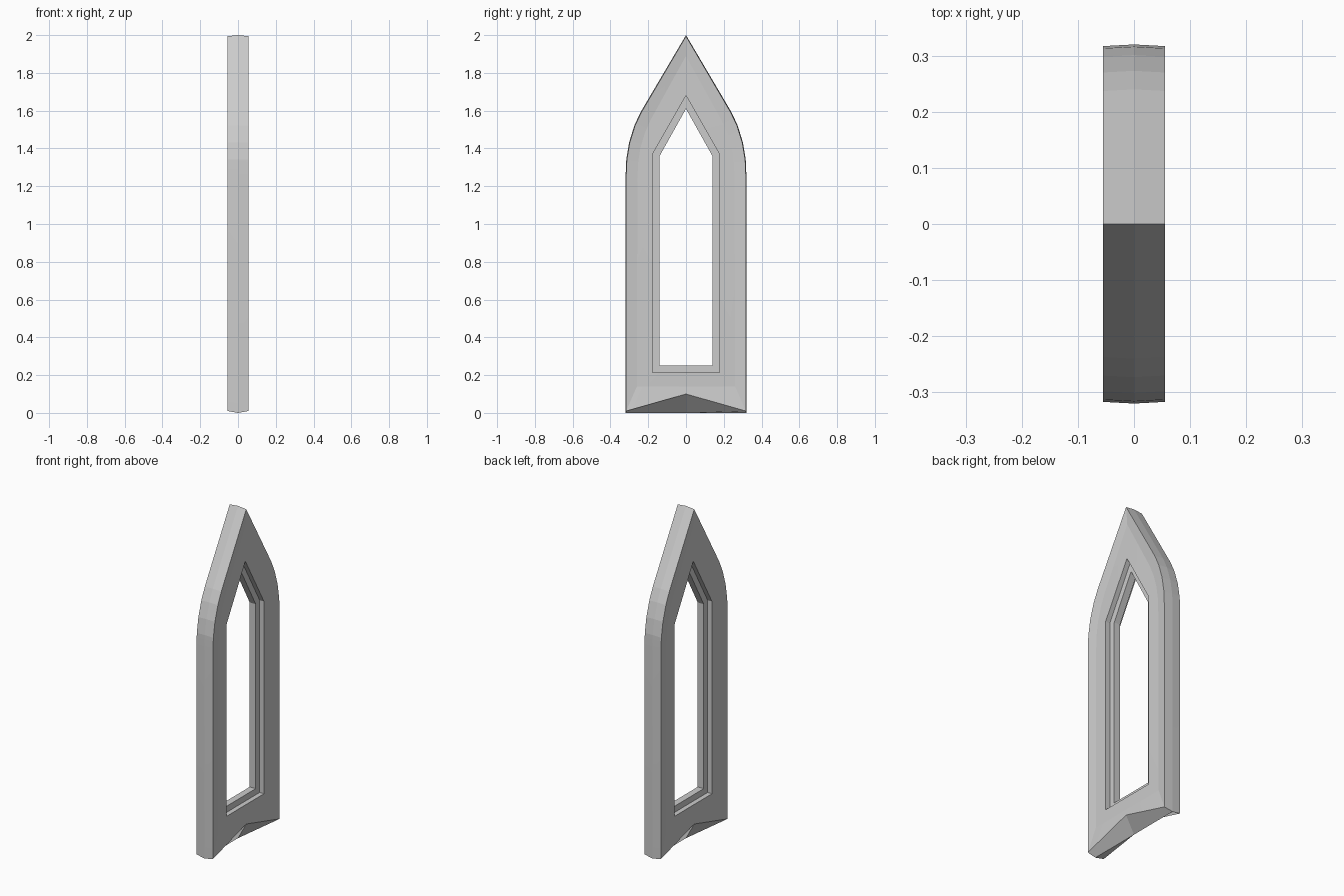
import bpy, bmesh

if "Cube" in bpy.data.objects:
    bpy.data.objects.remove(bpy.data.objects["Cube"])

# half profiles (y, z): bottom middle, corner, side and arch points, apex
arch = [(.317, 1.25), (.313, 1.34), (.298, 1.43), (.27, 1.52), (.237, 1.59)]
crown = [(0, 0), (.32, 0)] + [(y + .003, z + .003) for y, z in arch] + [(0, 2)]
edge = [(0, .10), (.317, .01)] + arch + [(0, 1.994)]
groove = [(0, .14), (.26, .14), (.257, 1.24), (.254, 1.32), (.242, 1.40),
          (.218, 1.48), (.188, 1.55), (0, 1.89)]


def opening(y, bottom, shoulder, tip):
    return [(0, bottom), (y, bottom)] + [(y, shoulder)] * 5 + [(0, tip)]


recess = opening(.177, .213, 1.37, 1.68)
hole = opening(.14, .25, 1.36, 1.61)

# loops around the frame cross-section, from outer crown to inner hole and back
half = [(.055, edge), (.047, groove), (.049, recess), (.02, recess), (.02, hole)]
section = [(0, crown)] + half + [(-x, p) for x, p in reversed(half)]

bm = bmesh.new()
rings = []
for x, prof in section:
    loop = prof + [(-y, z) for y, z in reversed(prof[1:-1])]
    rings.append([bm.verts.new((x, y, z)) for y, z in loop])
for i, a in enumerate(rings):
    b = rings[(i + 1) % len(rings)]
    for j in range(len(a)):
        k = (j + 1) % len(a)
        bm.faces.new((a[j], a[k], b[k], b[j]))

# merge the repeated shoulder points of the opening
bmesh.ops.remove_doubles(bm, verts=bm.verts[:], dist=.0005)
bmesh.ops.recalc_face_normals(bm, faces=bm.faces[:])
mesh = bpy.data.meshes.new("window_frame")
bm.to_mesh(mesh)
bm.free()
frame = bpy.data.objects.new("window_frame", mesh)
bpy.context.collection.objects.link(frame)

# soften only the shallow facets
bpy.context.view_layer.objects.active = frame
frame.select_set(True)
bpy.ops.object.shade_smooth_by_angle(angle=.05)
